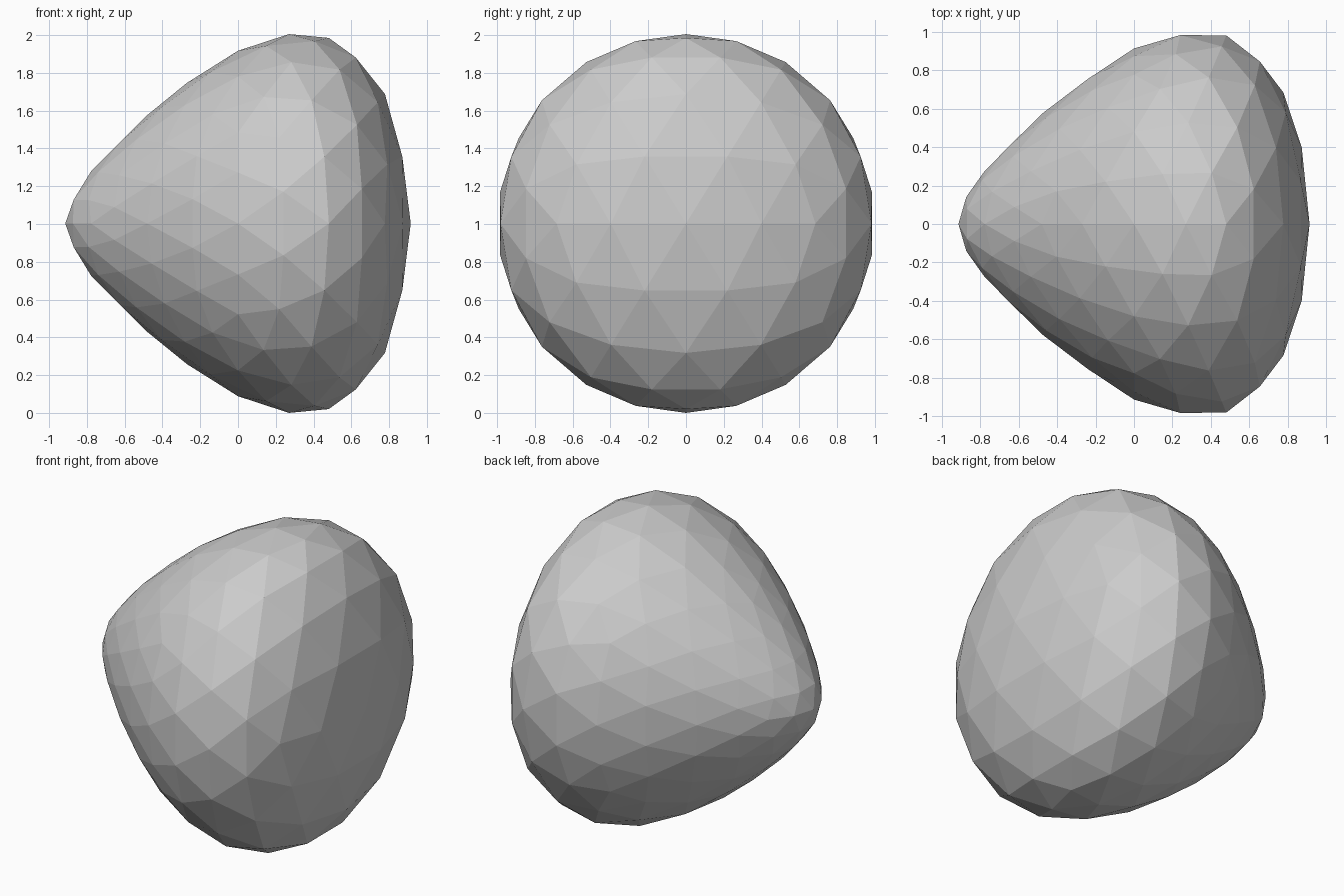
import bpy, bmesh, math
from mathutils import Matrix

if "Cube" in bpy.data.objects:
    bpy.data.objects.remove(bpy.data.objects["Cube"])

R = 0.9145      # sphere radius before tapering
TAPER = 0.5     # widening toward +x, narrowing toward -x

# Faceted icosphere, turned so its edge midpoints lie on the axes
bm = bmesh.new()
bmesh.ops.create_icosphere(bm, subdivisions=3, radius=R,
                           matrix=Matrix.Rotation(-math.atan(2 / (1 + math.sqrt(5))), 4, 'Y'))

# Linear taper along x, then lift onto the ground plane
for v in bm.verts:
    s = 1 + TAPER * v.co.x / R
    v.co.y *= s
    v.co.z *= s
low = min(v.co.z for v in bm.verts)
bmesh.ops.translate(bm, verts=bm.verts, vec=(0, 0, -low))

mesh = bpy.data.meshes.new("tapered_stone")
bm.to_mesh(mesh)
bm.free()
bpy.context.collection.objects.link(bpy.data.objects.new("tapered_stone", mesh))
